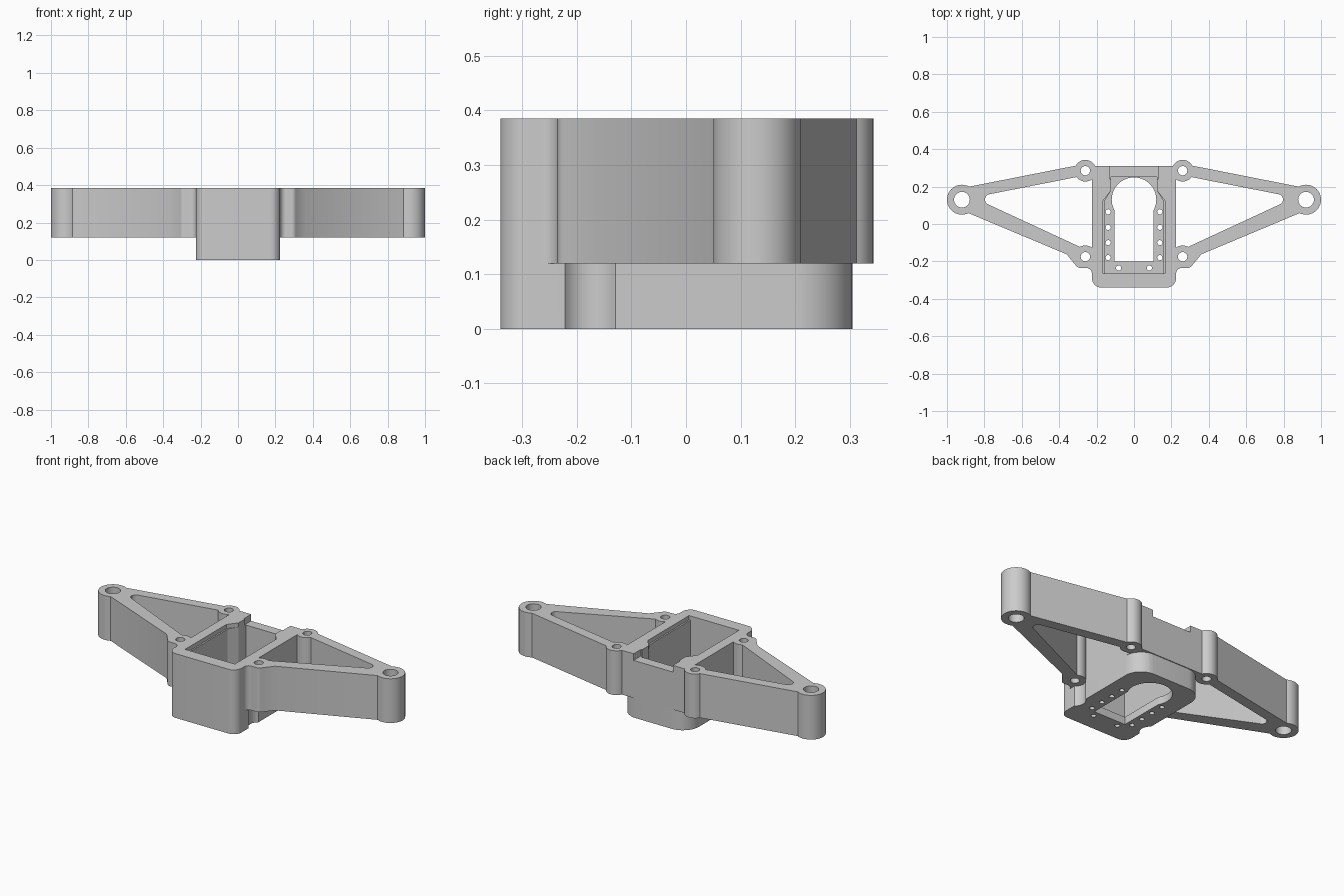
import bpy, bmesh, math
from mathutils import Vector

cube = bpy.data.objects.get("Cube")
if cube:
    bpy.data.objects.remove(cube, do_unlink=True)

BASE, DECK, TOP = 0.0, 0.12, 0.385
EPS = 0.02

grey = bpy.data.materials.new("plain_grey")
grey.use_nodes = True
colour = (0.6, 0.6, 0.6, 1)
grey.diffuse_color = colour
grey.node_tree.nodes["Principled BSDF"].inputs["Base Color"].default_value = colour


def prism(name, outline, z0, z1):
    """Extrude a flat outline between two heights."""
    bm = bmesh.new()
    face = bm.faces.new([bm.verts.new((x, y, z0)) for x, y in outline])
    ext = bmesh.ops.extrude_face_region(bm, geom=[face])
    verts = [g for g in ext["geom"] if isinstance(g, bmesh.types.BMVert)]
    bmesh.ops.translate(bm, verts=verts, vec=(0, 0, z1 - z0))
    bmesh.ops.recalc_face_normals(bm, faces=bm.faces)
    mesh = bpy.data.meshes.new(name)
    bm.to_mesh(mesh)
    bm.free()
    mesh.materials.append(grey)
    obj = bpy.data.objects.new(name, mesh)
    bpy.context.collection.objects.link(obj)
    return obj


def rounded(corners, steps=8):
    """Polygon of (x, y, radius) corners with each corner filleted."""
    out = []
    for i, (x, y, r) in enumerate(corners):
        p = Vector((x, y))
        if r == 0:
            out.append((x, y))
            continue
        a = (Vector(corners[i - 1][:2]) - p).normalized()
        b = (Vector(corners[(i + 1) % len(corners)][:2]) - p).normalized()
        half = a.angle(b) / 2
        centre = p + (a + b).normalized() * (r / math.sin(half))
        start = p + a * (r / math.tan(half)) - centre
        end = p + b * (r / math.tan(half)) - centre
        for k in range(steps + 1):
            t = k / steps
            out.append(tuple(centre + r * start.lerp(end, t).normalized()))
    return out


def mirrored(half):
    """Complete a right-hand chain of corners with its mirror image."""
    return half + [(-x, y, r) for x, y, r in reversed(half)]


def circle(x, y, r, n=40):
    return [(x + r * math.cos(math.tau * i / n), y + r * math.sin(math.tau * i / n))
            for i in range(n)]


def combine(target, tool, operation):
    mod = target.modifiers.new("cut", 'BOOLEAN')
    mod.operation, mod.solver, mod.object = operation, 'MANIFOLD', tool
    bpy.context.view_layer.objects.active = target
    bpy.ops.object.modifier_apply(modifier=mod.name)
    bpy.data.objects.remove(tool, do_unlink=True)


def add(outline, z0, z1):
    combine(bracket, prism("tool", outline, z0, z1), 'UNION')


def cut(outline, z0, z1):
    combine(bracket, prism("tool", outline, z0, z1), 'DIFFERENCE')


# Wide upper frame with two tapering arms
frame = mirrored([
    (0.225, -0.34, 0.05), (0.225, -0.235, 0.03), (0.30, -0.235, 0.03),
    (0.36, -0.162, 0), (0.885, 0.058, 0), (0.935, 0.13, 0), (0.905, 0.195, 0),
    (0.28, 0.318, 0), (0.22, 0.31, 0)])
bracket = prism("mounting_bracket", rounded(frame), DECK, TOP)

# Triangular openings in the arms
for s in (1, -1):
    window = [(s * x, y, r) for x, y, r in (
        (0.86, 0.142, 0.028), (0.225, 0.267, 0.02), (0.225, -0.152, 0.02))]
    cut(rounded(window), DECK - EPS, TOP + EPS)

# Screw bosses and arm end rings
bosses = [(s * x, y, r, h) for s in (1, -1) for x, y, r, h in (
    (0.92, 0.13, 0.08, 0.042), (0.26, 0.285, 0.058, 0.025), (0.26, -0.175, 0.06, 0.025))]
for x, y, r, h in bosses:
    add(circle(x, y, r), DECK, TOP)

# Lower housing, relieved around the front bosses
housing = mirrored([(0.225, -0.34, 0.05), (0.225, 0.305, 0.105)])
lower = prism("housing", rounded(housing), BASE, DECK)
for s in (1, -1):
    relief = prism("relief", circle(s * 0.26, -0.175, 0.058), BASE - EPS, DECK + EPS)
    combine(lower, relief, 'DIFFERENCE')
combine(bracket, lower, 'UNION')

# Pocket with a narrow ledge near the rim, leaving a thin floor
for half_width, floor in ((0.156, 0.045), (0.165, 0.36)):
    pocket = mirrored([(half_width, -0.265, 0), (half_width, 0.125, 0),
                       (0.122, 0.18, 0), (0.122, 0.25, 0)])
    cut(rounded(pocket), floor, TOP + EPS)

# Shallow notch in the back wall
cut(rounded(mirrored([(0.13, 0.24, 0), (0.13, 0.34, 0)])), TOP - 0.04, TOP + EPS)

# Keyhole opening through the floor
cut(rounded(mirrored([(0.105, -0.2, 0), (0.105, 0.1, 0)])), BASE - EPS, 0.1)
cut(circle(0, 0.13, 0.119, 56), BASE - EPS, 0.1)

# Boss bores and the row of small floor holes
for x, y, r, h in bosses:
    cut(circle(x, y, h, 28), DECK - EPS, TOP + EPS)
for s in (1, -1):
    for x, y in ((0.138, 0.065), (0.138, -0.018), (0.138, -0.1), (0.138, -0.18), (0.082, -0.235)):
        cut(circle(s * x, y, 0.014, 16), BASE - EPS, 0.1)

# Smooth the curved walls, keep the edges crisp
bpy.ops.object.select_all(action='DESELECT')
bracket.select_set(True)
bpy.context.view_layer.objects.active = bracket
bpy.ops.object.shade_smooth_by_angle(angle=math.radians(30))
